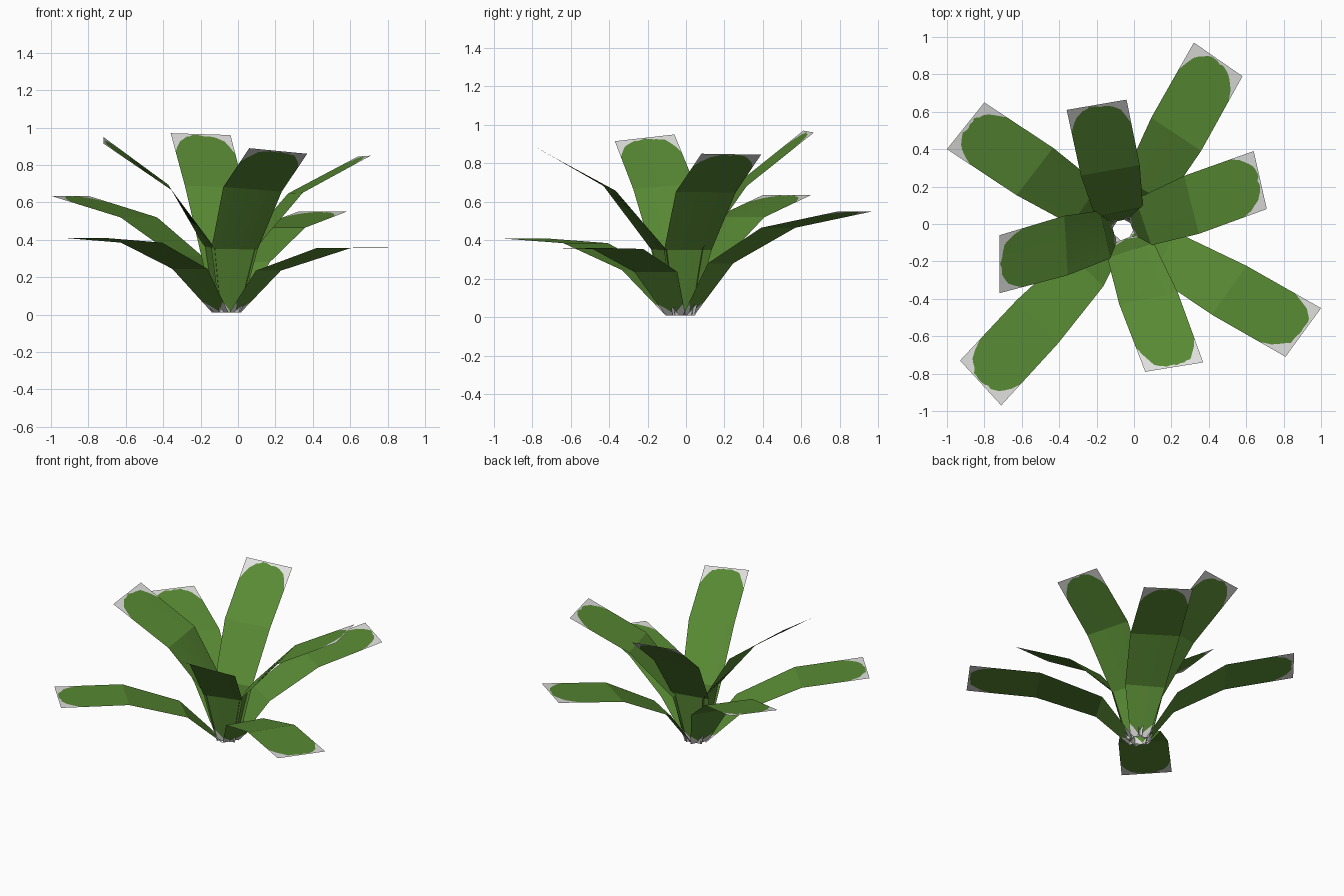
import bpy
import random
from mathutils import Vector

if "Cube" in bpy.data.objects:
    bpy.data.objects.remove(bpy.data.objects["Cube"])

random.seed(4)
COLS = 16


def material(name, rgb):
    m = bpy.data.materials.new(name)
    m.diffuse_color = (*rgb, 1)
    m.use_nodes = True
    m.node_tree.nodes["Principled BSDF"].inputs["Base Color"].default_value = m.diffuse_color
    return m


green = material("leaf green", (0.098, 0.254, 0.034))
pale = material("pale leaf edge", (0.74, 0.74, 0.73))
ROOT = Vector((-0.06, -0.03, 0.0))

# Each leaf: left tip corner, right tip corner, then (reach fraction, height) of two bends
leaves = [
    ((0.32, 0.97, 0.55), (0.58, 0.79, 0.55), (0.23, 0.28), (0.56, 0.465)),
    ((0.64, 0.39, 0.845), (0.71, 0.08, 0.85), (0.15, 0.35), (0.50, 0.65)),
    ((1.00, -0.45, 0.36), (0.81, -0.71, 0.36), (0.23, 0.235), (0.59, 0.355)),
    ((0.37, -0.74, 0.86), (0.06, -0.79, 0.89), (0.15, 0.35), (0.50, 0.67)),
    ((-0.71, -0.97, 0.41), (-0.93, -0.73, 0.41), (0.26, 0.245), (0.60, 0.385)),
    ((-0.72, -0.37, 0.915), (-0.72, -0.06, 0.95), (0.14, 0.36), (0.46, 0.68)),
    ((-1.00, 0.40, 0.635), (-0.80, 0.65, 0.635), (0.24, 0.31), (0.56, 0.52)),
    ((-0.36, 0.61, 0.97), (-0.04, 0.665, 0.96), (0.14, 0.36), (0.475, 0.685)),
]


def build_leaf(name, left, right, bend1, bend2):
    left, right = Vector(left), Vector(right)
    tip = (left + right) / 2
    out = Vector((tip.x - ROOT.x, tip.y - ROOT.y, 0))
    side = Vector((out.y, -out.x, 0)).normalized()
    tip_side = (right - left).normalized()

    # Cross lines of the blade: root, two bends, tip
    def line(centre, width, blend):
        d = side.lerp(tip_side, blend).normalized() * width / 2
        return centre - d, centre + d

    def along(f, z):
        return ROOT + out * f + Vector((0, 0, z))

    base = ROOT + out.normalized() * 0.05 + Vector((0, 0, 0.01))
    lines = [line(base, 0.12, 0), line(along(*bend1), 0.26, 0.2),
             line(along(*bend2), 0.32, 0.8), (left, right)]

    # Columns across the blade, with a rounded green end and a tapering green foot
    rows = [[] for _ in range(6)]
    for c in range(COLS + 1):
        s = c / COLS
        u = abs(2 * s - 1)
        p = [a.lerp(b, s) for a, b in lines]
        foot = 0.02 + 0.24 * u
        end = 0.975 - 0.32 * u ** 3.5 + random.uniform(-0.02, 0.015)
        points = (p[0], p[0].lerp(p[1], foot), p[1], p[2], p[2].lerp(p[3], end), p[3])
        for row, point in zip(rows, points):
            row.append(point)

    n = COLS + 1
    faces = [(r * n + c, r * n + c + 1, (r + 1) * n + c + 1, (r + 1) * n + c)
             for r in range(5) for c in range(COLS)]
    mesh = bpy.data.meshes.new(name)
    mesh.from_pydata([v for row in rows for v in row], [], faces)
    mesh.materials.append(green)
    mesh.materials.append(pale)
    # First and last strips are the pale margins
    for i, poly in enumerate(mesh.polygons):
        poly.material_index = 1 if i // COLS in (0, 4) else 0
    ob = bpy.data.objects.new(name, mesh)
    bpy.context.collection.objects.link(ob)


for i, spec in enumerate(leaves, 1):
    build_leaf(f"leaf_{i}", *spec)
